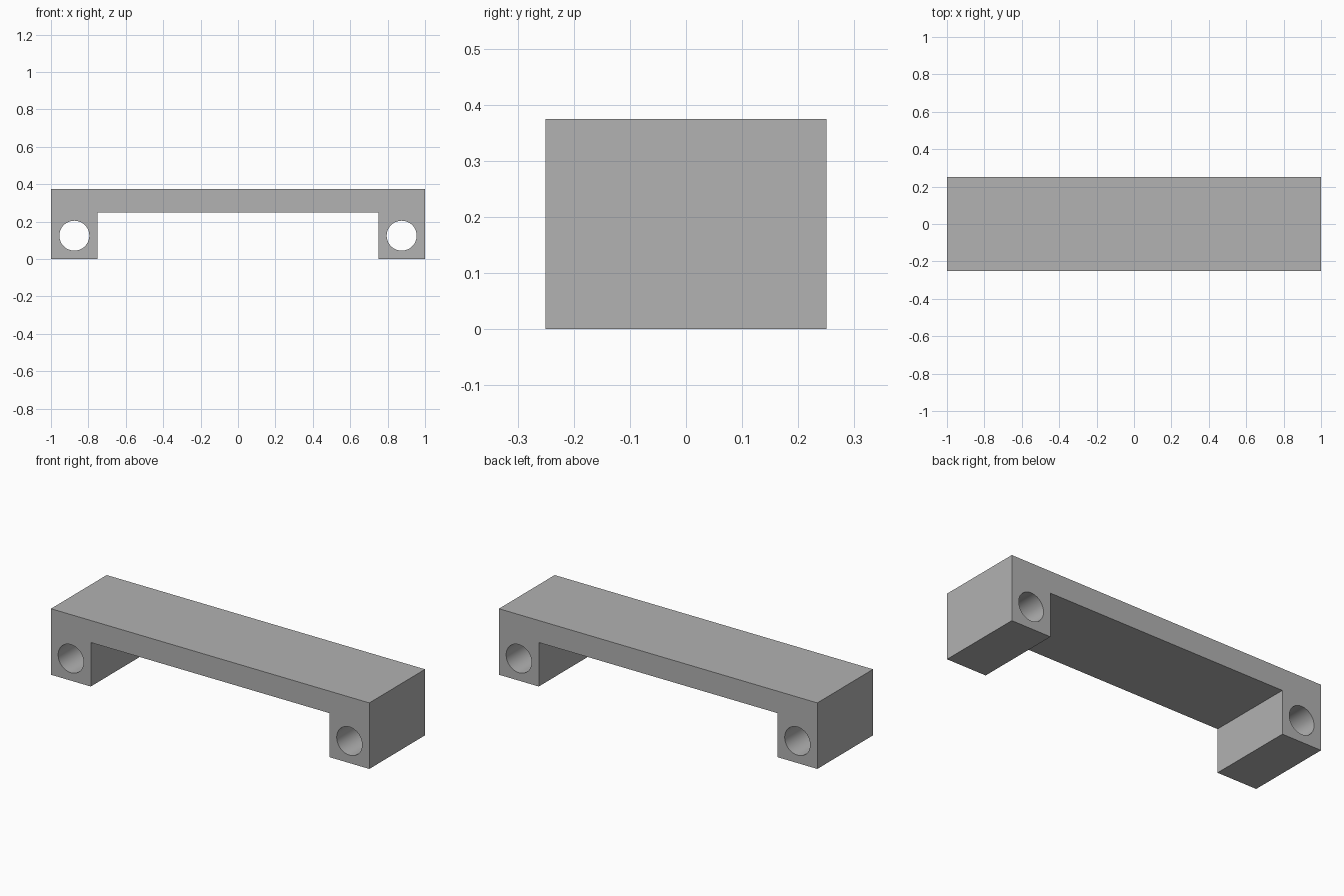
import bpy
import bmesh
import math
from mathutils import Vector

cube = bpy.data.objects.get("Cube")
if cube:
    bpy.data.objects.remove(cube, do_unlink=True)

# Overall sizes
HALF_LENGTH, HALF_DEPTH, HEIGHT = 1.0, 0.25, 0.375
LEG_INNER, BAR_BOTTOM = 0.75, 0.25
HOLE_X, HOLE_Z, HOLE_RADIUS = 0.875, 0.125, 0.08

gray = bpy.data.materials.new("plain_gray")
gray.use_nodes = True
color = (0.445, 0.445, 0.445, 1.0)
gray.diffuse_color = color
gray.node_tree.nodes["Principled BSDF"].inputs["Base Color"].default_value = color

# Handle body: half profile mirrored into a bridge shape, extruded front to back
half = [(LEG_INNER, BAR_BOTTOM), (LEG_INNER, 0), (HALF_LENGTH, 0), (HALF_LENGTH, HEIGHT)]
profile = half + [(-x, z) for x, z in reversed(half)]
bm = bmesh.new()
face = bm.faces.new([bm.verts.new((x, -HALF_DEPTH, z)) for x, z in profile])
extruded = bmesh.ops.extrude_face_region(bm, geom=[face])
bmesh.ops.translate(bm, vec=Vector((0, 2 * HALF_DEPTH, 0)),
                    verts=[v for v in extruded["geom"] if isinstance(v, bmesh.types.BMVert)])
bmesh.ops.recalc_face_normals(bm, faces=bm.faces)
mesh = bpy.data.meshes.new("bridge_handle")
bm.to_mesh(mesh)
bm.free()
mesh.materials.append(gray)
handle = bpy.data.objects.new("bridge_handle", mesh)
bpy.context.collection.objects.link(handle)


def drill_hole(x):
    """Cut a round through hole along y in one leg."""
    bpy.ops.mesh.primitive_cylinder_add(
        vertices=64, radius=HOLE_RADIUS, depth=HALF_DEPTH * 3,
        location=(x, 0, HOLE_Z), rotation=(math.pi / 2, 0, 0))
    cutter = bpy.context.object
    cutter.name = "hole_cutter"
    cutter.hide_render = True
    cutter.data.materials.append(gray)
    cut = handle.modifiers.new("hole", "BOOLEAN")
    cut.operation = "DIFFERENCE"
    cut.solver = "EXACT"
    cut.object = cutter
    bpy.ops.object.select_all(action="DESELECT")
    handle.select_set(True)
    bpy.context.view_layer.objects.active = handle
    bpy.ops.object.modifier_apply(modifier=cut.name)
    bpy.data.objects.remove(cutter, do_unlink=True)


# Mounting holes through both legs
for side in (-1, 1):
    drill_hole(side * HOLE_X)

bpy.ops.object.shade_smooth_by_angle(angle=math.radians(30))
